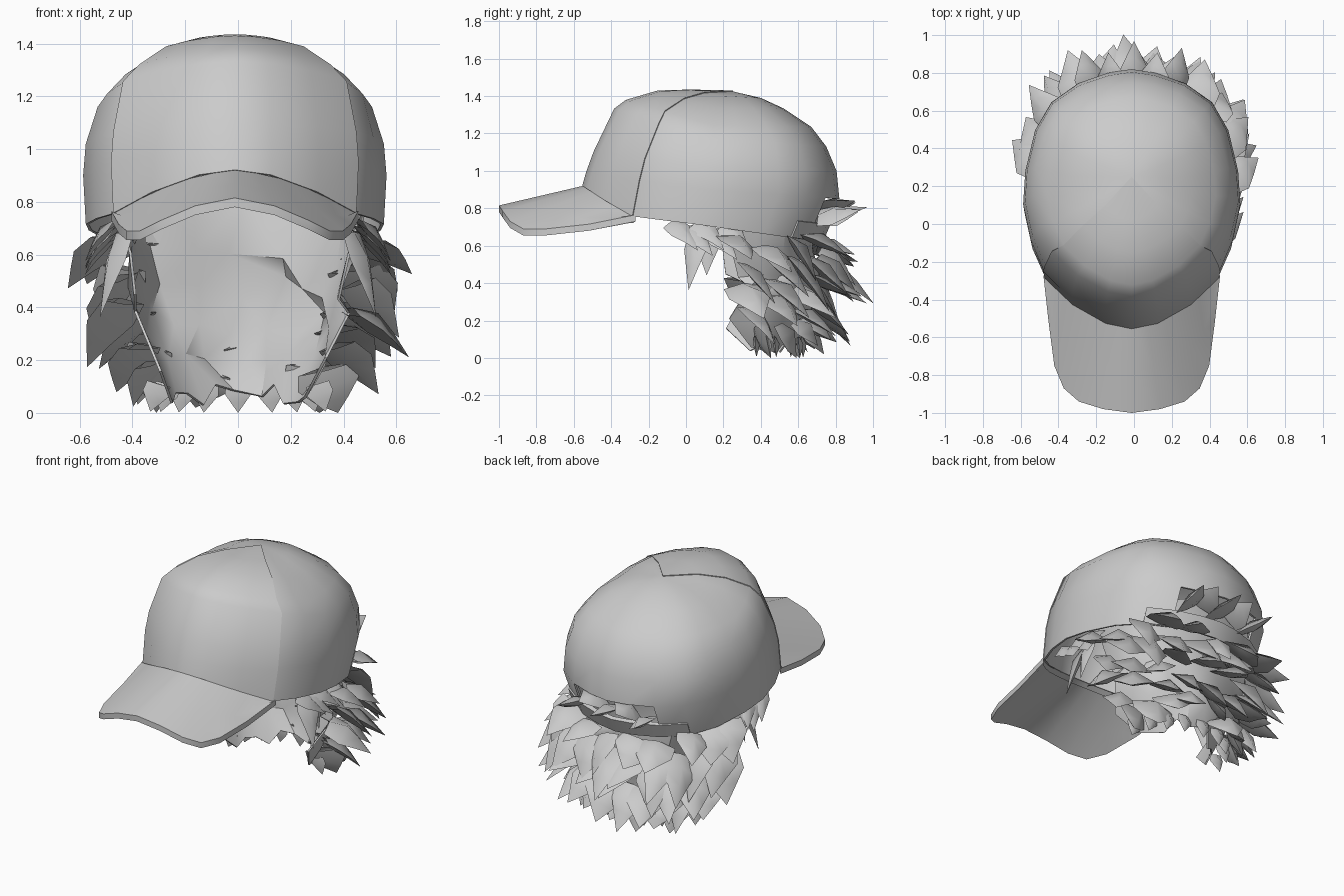
import bpy, bmesh, math, random
from mathutils import Vector, Quaternion

random.seed(7)
if "Cube" in bpy.data.objects:
    bpy.data.objects.remove(bpy.data.objects["Cube"])

grey = bpy.data.materials.new("light_grey")
grey.use_nodes = True
grey.diffuse_color = (0.6, 0.6, 0.6, 1)
grey.node_tree.nodes["Principled BSDF"].inputs["Base Color"].default_value = (0.6, 0.6, 0.6, 1)

CX = -0.012


def finish(name, bm, angle=40, thickness=0, offset=-1):
    """Turn a bmesh into a smooth shaded object, optionally thickened."""
    bmesh.ops.recalc_face_normals(bm, faces=bm.faces)
    mesh = bpy.data.meshes.new(name)
    bm.to_mesh(mesh)
    bm.free()
    mesh.materials.append(grey)
    obj = bpy.data.objects.new(name, mesh)
    bpy.context.collection.objects.link(obj)
    bpy.ops.object.select_all(action='DESELECT')
    obj.select_set(True)
    bpy.context.view_layer.objects.active = obj
    if thickness:
        mod = obj.modifiers.new("thickness", 'SOLIDIFY')
        mod.thickness, mod.offset = thickness, offset
        bpy.ops.object.modifier_apply(modifier=mod.name)
    bpy.ops.object.shade_smooth_by_angle(angle=math.radians(angle))


def grid(bm, rows, closed=False, keep=lambda i, j: True):
    """Skin rows of points with quads."""
    vs = [[bm.verts.new(p) for p in row] for row in rows]
    n = len(rows[0])
    for i in range(len(rows) - 1):
        for j in range(n if closed else n - 1):
            if keep(i, j):
                k = (j + 1) % n
                bm.faces.new((vs[i][j], vs[i][k], vs[i + 1][k], vs[i + 1][j]))
    return vs


def fan(bm, ring, point, closed=True):
    """Join a row of vertices to a single point."""
    tip = bm.verts.new(point)
    for a, b in zip(ring, ring[1:] + ring[:1] if closed else ring[1:]):
        bm.faces.new((a, b, tip))


def interp(table, v):
    """Piecewise linear lookup in (key, value) pairs."""
    for (a, p), (b, q) in zip(table, table[1:]):
        if v <= b:
            return p + (q - p) * max(0, (v - a) / (b - a))
    return table[-1][1]


# Crown outline: half width fraction, depth fraction from front to back
half = [(0, 0), (.24, .022), (.55, .1), (.81, .21), (.93, .33), (1, .47),
        (.98, .6), (.89, .76), (.74, .87), (.49, .945), (.22, .985), (0, 1)]
outline = half + [(-x, t) for x, t in half[-2:0:-1]]
N = len(outline)
# Rings: front y, back y, half width, heights at front, side and back
rings = [(-.53, .82, .575, .99, .9, .85), (-.49, .805, .565, 1.1, 1.02, 1.0),
         (-.38, .75, .52, 1.33, 1.16, 1.13), (-.32, .67, .445, 1.375, 1.245, 1.235),
         (-.15, .52, .32, 1.425, 1.335, 1.335), (.02, .4, .17, 1.43, 1.4, 1.39)]
rim_z = [(-.55, .92), (-.52, .9), (-.42, .835), (-.28, .755), (.05, .715), (.72, .62)]
rim = []
for x, t in outline:
    y = -.55 + 1.27 * t
    rim.append(Vector((CX + .565 * x, y, interp(rim_z, y))))
crown = [rim]
for f, b, w, zf, zs, zb in rings:
    heights = [(0, zf), (.47, zs), (1, zb)]
    crown.append([Vector((CX + w * x, f + (b - f) * t, interp(heights, t))) for x, t in outline])
apex = Vector((CX, .25, 1.425))

# Crown shell with an arched opening at the back
back = N // 2
bm = bmesh.new()
vs = grid(bm, crown, True, lambda i, j: not (i == 0 and back - 2 <= j < back + 2))
fan(bm, vs[-1], apex)
finish("cap_crown", bm, 30, .012)

# Front panel lying over the crown, its side seams meeting at the top
front = [j % N for j in range(-3, 4)]
bm = bmesh.new()
vs = grid(bm, [[row[j] for j in front] for row in crown])
fan(bm, vs[-1], apex, False)
finish("cap_front_panel", bm, 30, .005, 1)

# Strap across the bottom of the opening
cols = range(back - 3, back + 4)
bm = bmesh.new()
grid(bm, [[rim[j].lerp(crown[1][j], k) + Vector((0, .012, 0)) for j in cols] for k in (0, .4)])
finish("cap_strap", bm, 35, .025)

# Curved brim, lofted from the crown rim to the outer edge
edge = [(0, -1, .815), (.15, -.98, .785), (.28, -.94, .73), (.36, -.87, .69),
        (.41, -.75, .69), (.44, -.52, .715), (.468, -.27, .765)]
inner_half = [rim[0], rim[0].lerp(rim[1], .6), rim[1].lerp(rim[2], .2), rim[2].lerp(rim[1], .2),
              rim[2].lerp(rim[3], .3), rim[2].lerp(rim[3], .7), rim[3]]
outer = [Vector((CX + s * x, y, z)) for s in (-1, 1) for x, y, z in (edge[:0:-1] if s < 0 else edge)]
inner = [Vector((2 * CX - p.x, p.y, p.z)) for p in inner_half[:0:-1]] + inner_half
top = [[a.lerp(b, k) for a, b in zip(inner, outer)] for k in (0, .5, 1)]
under = [[p - Vector((0, 0, .035)) for p in row] for row in reversed(top)]
bm = bmesh.new()
grid(bm, top + under)
finish("cap_brim", bm, 35)

# Hair shell wrapping the back of the head, open to the front
width = [(.04, .27), (.2, .36), (.4, .43), (.6, .48), (.75, .5)]
depth = [(.04, .32), (.2, .4), (.4, .45), (.6, .46), (.75, .46)]


def scalp(phi, z):
    """Point on the head at an angle from the back; squarer than an ellipse."""
    s, c = math.sin(phi), math.cos(phi)
    return Vector((interp(width, z) * math.copysign(abs(s) ** .85, s),
                   .26 + interp(depth, z) * math.copysign(abs(c) ** .85, c), z))


bm = bmesh.new()
rows = []
for z, spread in ((.07, 76), (.2, 92), (.34, 84), (.48, 92), (.62, 94), (.84, 94)):
    rows.append([])
    for j in range(11):
        phi = math.radians(spread * (j / 5 - 1) + random.uniform(-4, 4))
        p = scalp(phi, z + random.uniform(-.05, .05))
        k = random.uniform(.86, 1.02) if z < .7 else 1
        rows[-1].append(Vector((p.x * k, .26 + (p.y - .26) * k, p.z)))
grid(bm, rows)
bmesh.ops.triangulate(bm, faces=bm.faces)
finish("hair_shell", bm, 35, .01)


def lock(bm, base, direction, length, w, bend=(0, 0, -.05), roll=0):
    """Add one tapered, bent, flattened tuft of hair."""
    d = Vector(direction).normalized()
    side = d.cross(Vector((0, 0, 1)))
    if side.length < .3:
        side = d.cross(Vector((0, 1, 0)))
    side.normalize()
    side.rotate(Quaternion(d, roll))
    up = side.cross(d)
    bend = Vector(bend)
    sections = []
    for s, k, thick in ((0, .9, .2), (.35, 1, .5), (.65, .55, .3)):
        c = base + d * length * s + bend * s * s
        sections.append([c + side * w * k, c + up * w * thick, c - side * w * k, c - up * w * thick * .4])
    vs = grid(bm, sections, True)
    tip = base + d * length + bend
    tip.z = max(tip.z, 0)
    fan(bm, vs[-1], tip)


# Layered broad locks, some hugging the head and some sticking out
bm = bmesh.new()
for z, count, spread, down, length in ((.62, 11, 88, .45, .25), (.51, 11, 88, .55, .3), (.4, 10, 84, .6, .29),
                                       (.28, 10, 82, .6, .26), (.17, 9, 76, .8, .18)):
    for j in range(count):
        phi = math.radians(spread * (2 * (j + random.uniform(-.25, .25)) / (count - 1) - 1))
        base = scalp(phi, z + random.uniform(-.04, .04))
        out = random.choice((.3, .55, .85))
        d = (math.sin(phi) * out + random.uniform(-.2, .2), math.cos(phi) * out + .45,
             -down + random.uniform(-.25, .2))
        bend = (random.uniform(-.03, .03), 0, random.uniform(-.07, .02))
        lock(bm, base, d, length * random.uniform(.85, 1.1), random.uniform(.09, .13), bend,
             random.uniform(-.5, .5))
finish("hair_locks", bm, 70)

# Fringe of small points along the nape
bm = bmesh.new()
for j in range(9):
    phi = math.radians(-76 + 19 * j)
    lock(bm, scalp(phi, .11), (math.sin(phi) * .3, .1, -1), .11, .05, (0, 0, 0))
finish("nape_fringe", bm, 60)

# Side hair below the rim with a long sideburn
bm = bmesh.new()
for s in (-1, 1):
    for y, z in ((-.08, .72), (0, .69), (.06, .72), (.13, .67), (.2, .7)):
        lock(bm, Vector((s * .46, y, z)), (s * .5, .6, -.4), .21, .065, roll=s * .5)
    lock(bm, Vector((s * .43, .07, .68)), (s * .33, -.2, -.95), .29, .07)
    lock(bm, Vector((s * .43, .12, .68)), (s * .33, -.05, -.95), .2, .07)
finish("side_hair", bm, 60)

# Tuft pushing through the back opening
bm = bmesh.new()
for x, z, size, roll in ((-.22, .74, .22, .5), (-.11, .79, .2, -.6), (0, .76, .26, .4),
                         (.1, .8, .2, -.4), (.2, .75, .23, .6)):
    lock(bm, Vector((x, .71, z)), (x * 1.2, 1, .1), size, .09, (0, 0, .02), roll)
finish("back_tuft", bm, 70)
